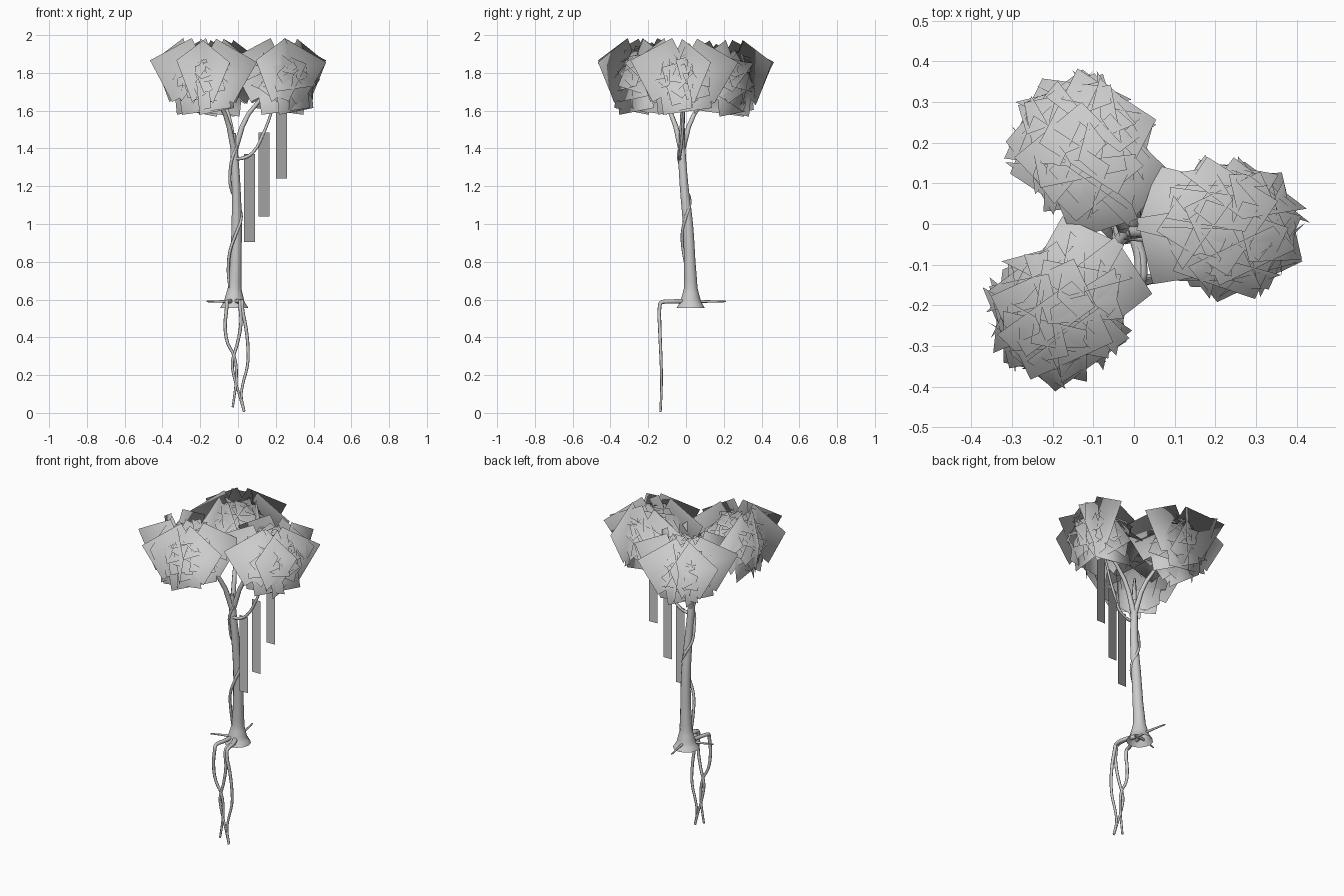
import bpy, bmesh, math, random
from mathutils import Vector, Matrix

if "Cube" in bpy.data.objects:
    bpy.data.objects.remove(bpy.data.objects["Cube"])

random.seed(7)


def tube(name, pts, radii, res=3, sides=2):
    """Tapered smooth tube through points, converted to mesh."""
    cu = bpy.data.curves.new(name, 'CURVE')
    cu.dimensions = '3D'
    cu.bevel_depth = 1.0
    cu.bevel_resolution = sides
    cu.resolution_u = res
    sp = cu.splines.new('BEZIER')
    sp.bezier_points.add(len(pts) - 1)
    for bp, p, r in zip(sp.bezier_points, pts, radii):
        bp.co = p
        bp.radius = r
        bp.handle_left_type = bp.handle_right_type = 'AUTO'
    ob = bpy.data.objects.new(name, cu)
    bpy.context.collection.objects.link(ob)
    bpy.ops.object.select_all(action='DESELECT')
    bpy.context.view_layer.objects.active = ob
    ob.select_set(True)
    bpy.ops.object.convert(target='MESH')
    bpy.ops.object.shade_smooth_by_angle(angle=math.radians(60))
    return ob


def card(bm, centre, normal, w, h, roll):
    """One flat rectangular card facing along normal."""
    q = Vector(normal).to_track_quat('Z', 'Y').to_matrix().to_4x4()
    m = Matrix.Translation(centre) @ q @ Matrix.Rotation(roll, 4, 'Z')
    vs = [bm.verts.new(m @ Vector((x * w / 2, y * h / 2, 0)))
          for x, y in ((-1, -1), (1, -1), (1, 1), (-1, 1))]
    bm.faces.new(vs)


def finish(bm, name, normal_of):
    """Make the object, with soft shading normals given by normal_of(co)."""
    me = bpy.data.meshes.new(name)
    bm.to_mesh(me)
    bm.free()
    me.polygons.foreach_set("use_smooth", [True] * len(me.polygons))
    me.normals_split_custom_set_from_vertices([normal_of(v.co).normalized() for v in me.vertices])
    ob = bpy.data.objects.new(name, me)
    bpy.context.collection.objects.link(ob)
    return ob


# trunk: flared at the base, leaning slightly as it rises
tube("trunk",
     [(-.02, .025, .555), (-.02, .025, .59), (-.018, .025, .66), (-.012, .02, .80),
      (-.007, .01, 1.0), (-.01, -.01, 1.2), (-.02, -.022, 1.38), (-.024, -.025, 1.48)],
     [.075, .054, .036, .03, .027, .023, .020, .012], res=4, sides=4)

# branches reaching into each leaf cluster
centres = {"right": (.235, -.01, 1.76), "back": (-.13, .195, 1.75), "front": (-.185, -.215, 1.76)}
fork = Vector((-.02, -.022, 1.38))
for key, c in centres.items():
    c = Vector(c)
    mid = fork.lerp(c, .3) + Vector((0, 0, .09))
    tube("branch_" + key, [fork, mid, c], [.016, .012, .006])

# side vine that carries the hanging strips
tube("side_vine", [(-.03, -.03, 1.345), (.03, -.035, 1.35), (.08, -.03, 1.38),
                   (.13, -.02, 1.47), (.17, -.015, 1.57), (.21, -.01, 1.70)],
     [.008, .009, .008, .008, .007, .005])

# creeper wound around the trunk
tube("creeper",
     [(-.045, .01, .66), (-.052, .005, .75), (-.042, -.015, .86), (-.01, -.02, .95),
      (.018, 0, 1.04), (-.008, .022, 1.12), (-.04, -.005, 1.2), (-.042, -.02, 1.28),
      (-.03, -.04, 1.35), (-.003, -.035, 1.42)],
     [.006] + [.008] * 8 + [.005])

# side roots lying flat at the trunk foot
tube("left_root", [(0, .01, .592), (-.08, .0, .59), (-.165, -.03, .59)], [.009, .007, .004])
tube("back_root", [(-.02, .02, .592), (-.03, .11, .59), (-.05, .21, .59)], [.009, .007, .004])

# three roots that run forward and drop to the ground
Y = -.135
drops = [
    [(-.06, .56), (-.068, .46), (-.055, .37), (-.02, .30), (-.008, .2), (-.018, .1), (-.028, .03)],
    [(.012, .56), (.016, .48), (-.005, .36), (-.03, .27), (-.018, .18), (0, .12), (.032, .005)],
    [(.022, .56), (.042, .45), (.053, .34), (.05, .25), (.025, .15), (.018, .09), (.034, .008)]]
for i, d in enumerate(drops):
    x0 = d[0][0]
    pts = [(-.02 + x0 * .3, .0, .592), (x0 * .8, -.07, .59), (x0, Y + .015, .588), (x0, Y + .002, .583)]
    pts += [(x, Y + .005 * math.sin(z * 9), z) for x, z in d]
    n = len(pts)
    tube(f"drop_root_{i + 1}", pts, [.012 - .006 * k / (n - 1) for k in range(n)])

# hanging strips
bm = bmesh.new()
for x, z0, z1, y in ((.061, .905, 1.37, -.03), (.138, 1.04, 1.485, -.02), (.23, 1.24, 1.69, -.01)):
    card(bm, (x, y, (z0 + z1) / 2), (0, -1, 0), .057, z1 - z0, 0)
finish(bm, "hanging_strips", lambda co: Vector((.55, -.8, 0)))

# compass headings of the upright card pairs in each cluster
headings = {"right": (0, -45, 90, 270), "back": (90, 135, 180, 45), "front": (225, 270, 180, 315)}
LIMIT = .462

# leaf clusters: large cards tangent to a drooping dome, open underneath
for key, c in centres.items():
    c = Vector(c)
    out = Vector((c.x, c.y, 0)).normalized()
    side = Vector((-out.y, out.x, 0))
    bm = bmesh.new()
    n = 28
    for i in range(n):
        z = 1 - 1.35 * (i + .5) / n
        a = i * 2.39996
        r = math.sqrt(1 - z * z)
        u, v = r * math.cos(a), r * math.sin(a)
        if z < .3 and u < -.3:      # leave the inner side open
            continue
        p = c + out * u * .115 + side * v * .11 + Vector((0, 0, z * .12))
        d = out * u / .115 + side * v / .11 + Vector((0, 0, z / .12))
        s = random.uniform(.2, .235)
        card(bm, p, d, s, s, random.uniform(0, math.pi))
    # sloping inner leaves bridging toward the trunk
    for k in (-1, 1):
        p = c - out * .13 + side * k * .05 + Vector((0, 0, .05))
        card(bm, p, Vector((0, 0, 1)) - out * .4 + side * k * .3, .17, .17, .4 * k)
    # upright cards: a raised pair leaning apart and a lower middle one
    for h in headings[key]:
        nrm = Vector((math.cos(math.radians(h)), math.sin(math.radians(h)), 0))
        lat = Vector((-nrm.y, nrm.x, 0))
        for k, dz, roll, s in ((-1, .055, 28, .25), (1, .05, -30, .25), (0, -.035, 8, .26)):
            p = c + nrm * .085 + lat * k * .115 + Vector((0, 0, dz))
            # pull cards back inside the crown's outline
            for ax in (0, 1):
                reach = s * .66 * abs(lat[ax])
                p[ax] = max(-LIMIT + reach, min(LIMIT - reach, p[ax]))
            card(bm, p, nrm, s, s, math.radians(roll))
    heart = Vector((c.x * .6, c.y * .6, 1.58))
    finish(bm, "leaves_" + key, lambda co: co - heart)
